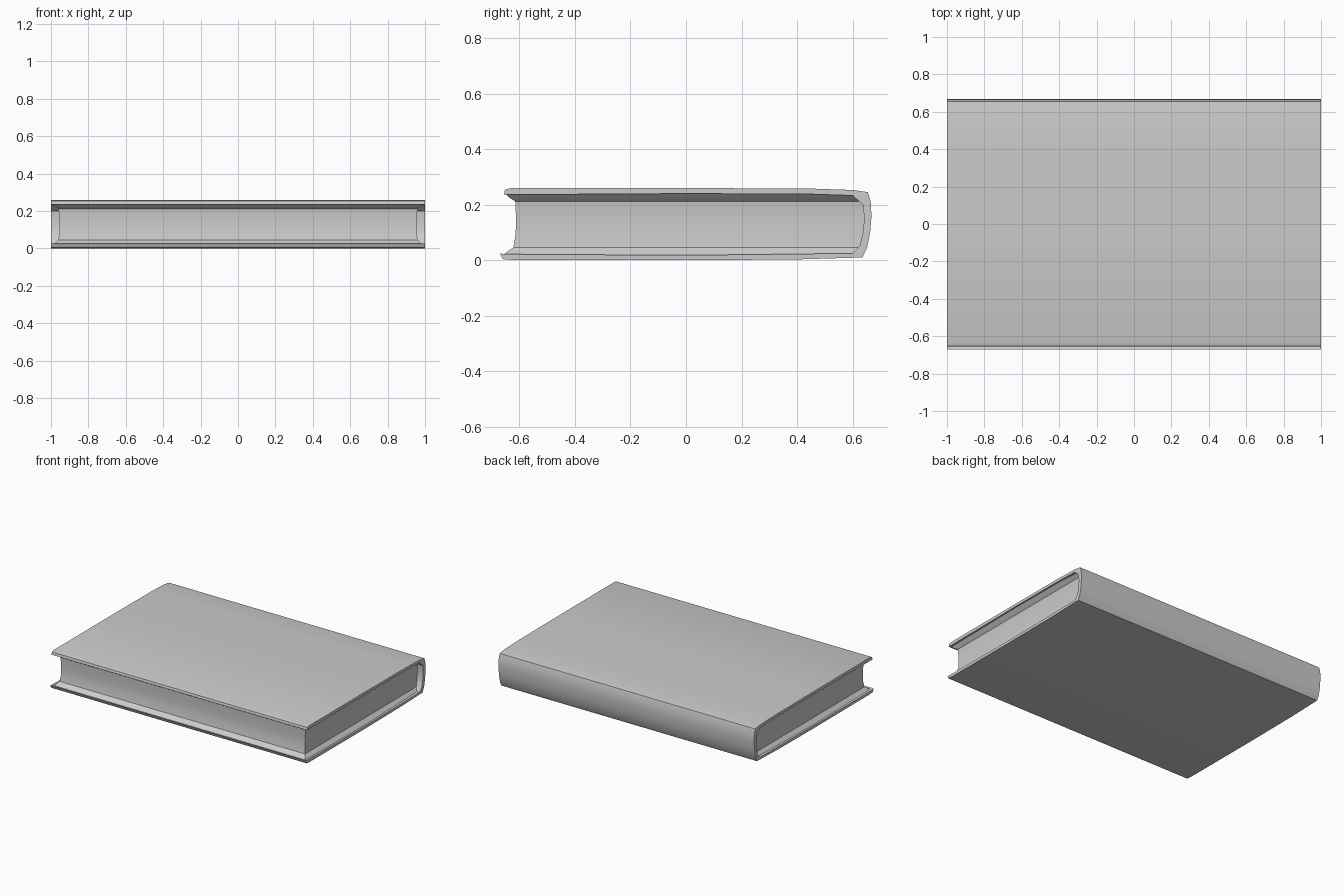
import bpy, bmesh


def finish(bm, name):
    bmesh.ops.recalc_face_normals(bm, faces=bm.faces)
    me = bpy.data.meshes.new(name)
    bm.to_mesh(me)
    bm.free()
    ob = bpy.data.objects.new(name, me)
    bpy.context.collection.objects.link(ob)
    bpy.ops.object.select_all(action='DESELECT')
    ob.select_set(True)
    bpy.context.view_layer.objects.active = ob
    bpy.ops.object.shade_smooth_by_angle(angle=0.6)
    return ob


def loft(rings, name):
    bm = bmesh.new()
    vr = [[bm.verts.new(p) for p in r] for r in rings]
    n = len(vr[0])
    for a, b in zip(vr, vr[1:]):
        for i in range(n):
            j = (i + 1) % n
            bm.faces.new((a[i], a[j], b[j], b[i]))
    bm.faces.new(vr[0])
    bm.faces.new(vr[-1])
    return finish(bm, name)


# Cover: C-shaped wrap (y, z), outside then inside, run along x
outer = [(-0.66, 0.004), (-0.62, 0.001), (0, 0.0), (0.4, 0.003), (0.635, 0.01),
         (0.652, 0.045), (0.663, 0.10), (0.668, 0.16), (0.665, 0.21), (0.655, 0.245),
         (0.60, 0.253), (0.45, 0.258), (0, 0.26), (-0.63, 0.26), (-0.652, 0.254)]
inner = [(-0.656, 0.236), (0, 0.24), (0.45, 0.238), (0.60, 0.233), (0.637, 0.20),
         (0.642, 0.15), (0.637, 0.10), (0.625, 0.05), (0.60, 0.025),
         (0, 0.018), (-0.66, 0.022), (-0.67, 0.026)]
profile = outer + inner
loft([[(x, y, z) for y, z in profile] for x in (-1, -0.5, 0, 0.5, 1)], "book_cover")

# Pages: stacked outlines with a hollow fore edge, flaring out to meet the covers
levels = [  # z, half length, fore edge y, spine side y
    (0.016, 0.990, -0.662, 0.60), (0.030, 0.975, -0.645, 0.615), (0.045, 0.960, -0.622, 0.630),
    (0.09, 0.955, -0.614, 0.640), (0.13, 0.955, -0.612, 0.645), (0.17, 0.955, -0.613, 0.645),
    (0.212, 0.960, -0.615, 0.640), (0.225, 0.975, -0.635, 0.625), (0.240, 0.990, -0.650, 0.60)]
loft([[(-hx, f, z), (hx, f, z), (hx, b, z), (-hx, b, z)] for z, hx, f, b in levels], "page_block")
